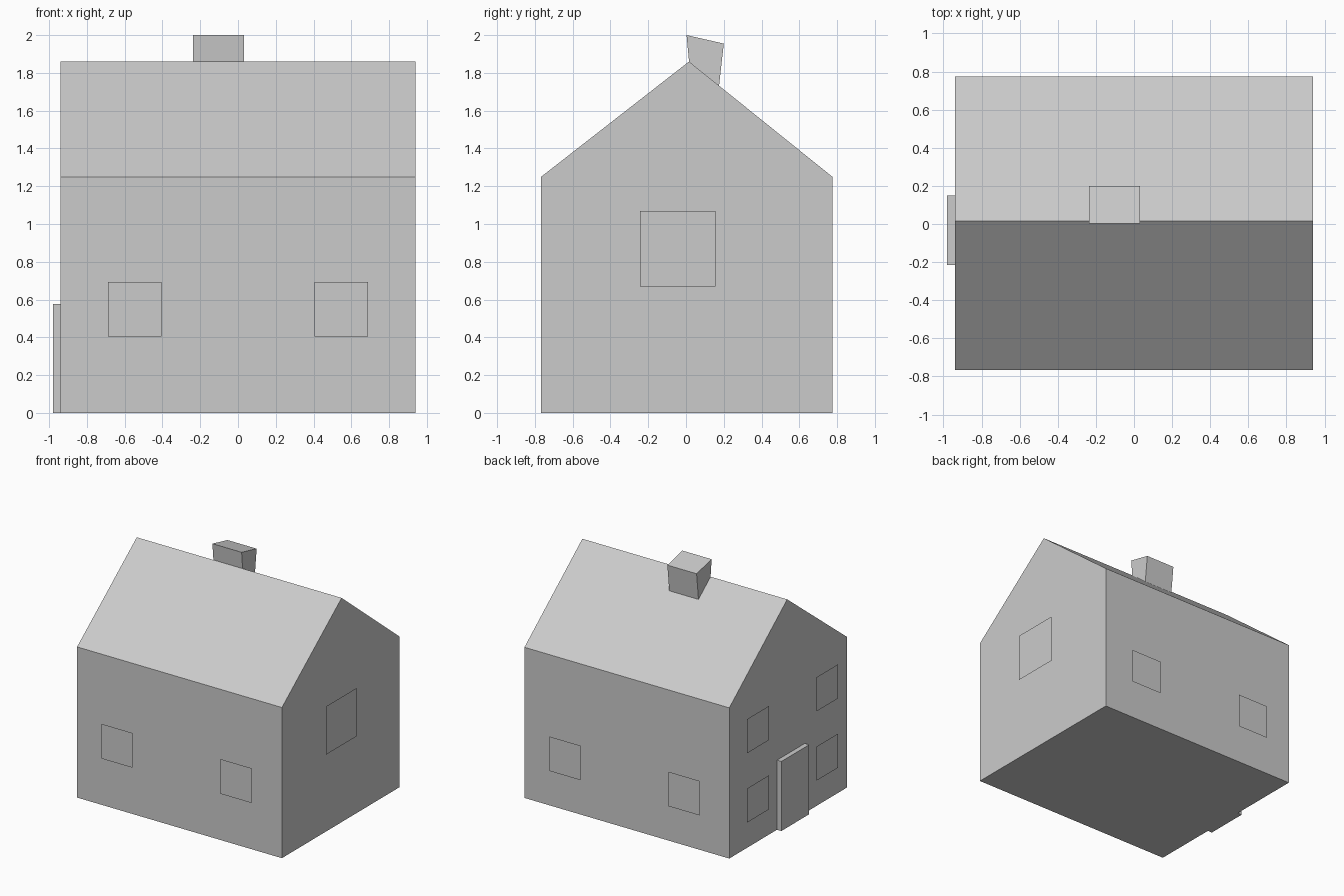
import bpy

if "Cube" in bpy.data.objects:
    bpy.data.objects.remove(bpy.data.objects["Cube"])


def make_mesh(name, verts, faces):
    mesh = bpy.data.meshes.new(name)
    mesh.from_pydata(verts, [], faces)
    mesh.update()
    obj = bpy.data.objects.new(name, mesh)
    bpy.context.collection.objects.link(obj)
    return obj


def prism(name, profile, x0, x1):
    """Extrude a (y, z) profile, counter-clockwise seen from +x, along x."""
    n = len(profile)
    verts = [(x, y, z) for x in (x0, x1) for y, z in profile]
    faces = [tuple(reversed(range(n))), tuple(range(n, 2 * n))]
    faces += [(i, (i + 1) % n, n + (i + 1) % n, n + i) for i in range(n)]
    return make_mesh(name, verts, faces)


def pane_y(name, y, xa, xb, z0, z1):
    """Flat pane facing along y; the order of xa, xb sets the facing."""
    return make_mesh(name, [(xa, y, z0), (xb, y, z0), (xb, y, z1), (xa, y, z1)],
                     [(0, 1, 2, 3)])


def pane_x(name, x, ya, yb, z0, z1):
    """Flat pane facing along x; the order of ya, yb sets the facing."""
    return make_mesh(name, [(x, ya, z0), (x, yb, z0), (x, yb, z1), (x, ya, z1)],
                     [(0, 1, 2, 3)])


# House body with gabled roof
prism("house_body", [(-0.767, 0), (0.775, 0), (0.775, 1.25),
                     (0.016, 1.86), (-0.767, 1.25)], -0.94, 0.94)

# Chimney flaring out of the back roof slope
prism("chimney", [(0.016, 1.86), (0.175, 1.732), (0.2, 1.955), (0.003, 2.0)],
      -0.237, 0.031)

# Door slab on the left gable
prism("door", [(-0.215, 0), (0.15, 0), (0.15, 0.577), (-0.215, 0.577)],
      -0.98, -0.94)

# Front and back windows, floating just off the walls
for i, x in enumerate((-0.547, 0.547), 1):
    pane_y(f"front_window_{i}", -0.805, x - 0.142, x + 0.142, 0.405, 0.693)
    pane_y(f"back_window_{i}", 0.805, x + 0.142, x - 0.142, 0.302, 0.588)

# Right gable window
pane_x("right_window", 0.98, -0.243, 0.155, 0.67, 1.07)

# Left gable windows, two by two around the door
for row, z in (("lower", 0.24), ("upper", 0.815)):
    for i, y in enumerate((-0.455, 0.455), 1):
        pane_x(f"left_{row}_window_{i}", -0.978, y + 0.143, y - 0.143, z, z + 0.283)
